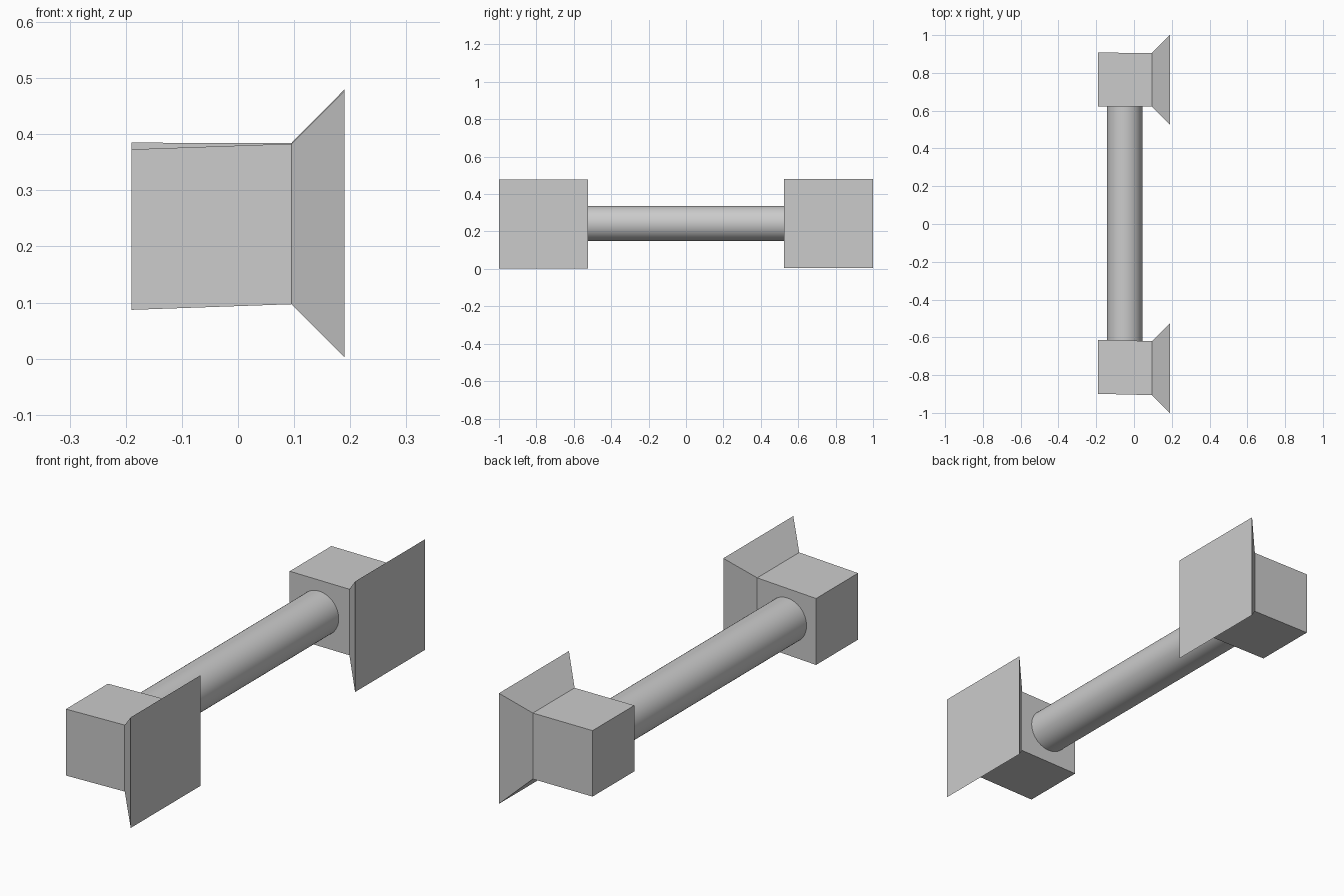
import bpy, bmesh, math

if "Cube" in bpy.data.objects:
    bpy.data.objects.remove(bpy.data.objects["Cube"])

grey = bpy.data.materials.new("light_grey")
grey.diffuse_color = (0.6, 0.6, 0.6, 1)
grey.use_nodes = True
grey.node_tree.nodes["Principled BSDF"].inputs["Base Color"].default_value = grey.diffuse_color


def bracket(name, rings):
    """Closed square loft along x; each ring is (x, y centre, z centre, half side)."""
    bm = bmesh.new()
    loops = [[bm.verts.new((x, y + a * h, z + b * h))
              for a, b in ((-1, -1), (1, -1), (1, 1), (-1, 1))]
             for x, y, z, h in rings]
    for r, s in zip(loops, loops[1:]):
        for i in range(4):
            j = (i + 1) % 4
            bm.faces.new((r[i], r[j], s[j], s[i]))
    bm.faces.new(loops[0])
    bm.faces.new(loops[-1])
    bmesh.ops.recalc_face_normals(bm, faces=bm.faces)
    mesh = bpy.data.meshes.new(name)
    bm.to_mesh(mesh)
    bm.free()
    mesh.materials.append(grey)
    bpy.context.collection.objects.link(bpy.data.objects.new(name, mesh))


# Mounting blocks with flared square plates; the front one is slightly tilted
bracket("front_bracket", [(-0.19, -0.756, 0.230, 0.143),
                          (0.095, -0.763, 0.240, 0.143),
                          (0.19, -0.763, 0.240, 0.238)])
bracket("back_bracket", [(-0.19, 0.765, 0.243, 0.142),
                         (0.095, 0.764, 0.242, 0.142),
                         (0.19, 0.763, 0.242, 0.238)])

# Round bar between the blocks
bpy.ops.mesh.primitive_cylinder_add(vertices=64, radius=0.094, depth=1.25,
                                    location=(-0.05, 0.005, 0.243),
                                    rotation=(math.pi / 2, 0, 0))
bar = bpy.context.object
bar.name = "bar"
bar.data.materials.append(grey)
bpy.ops.object.shade_smooth_by_angle()
